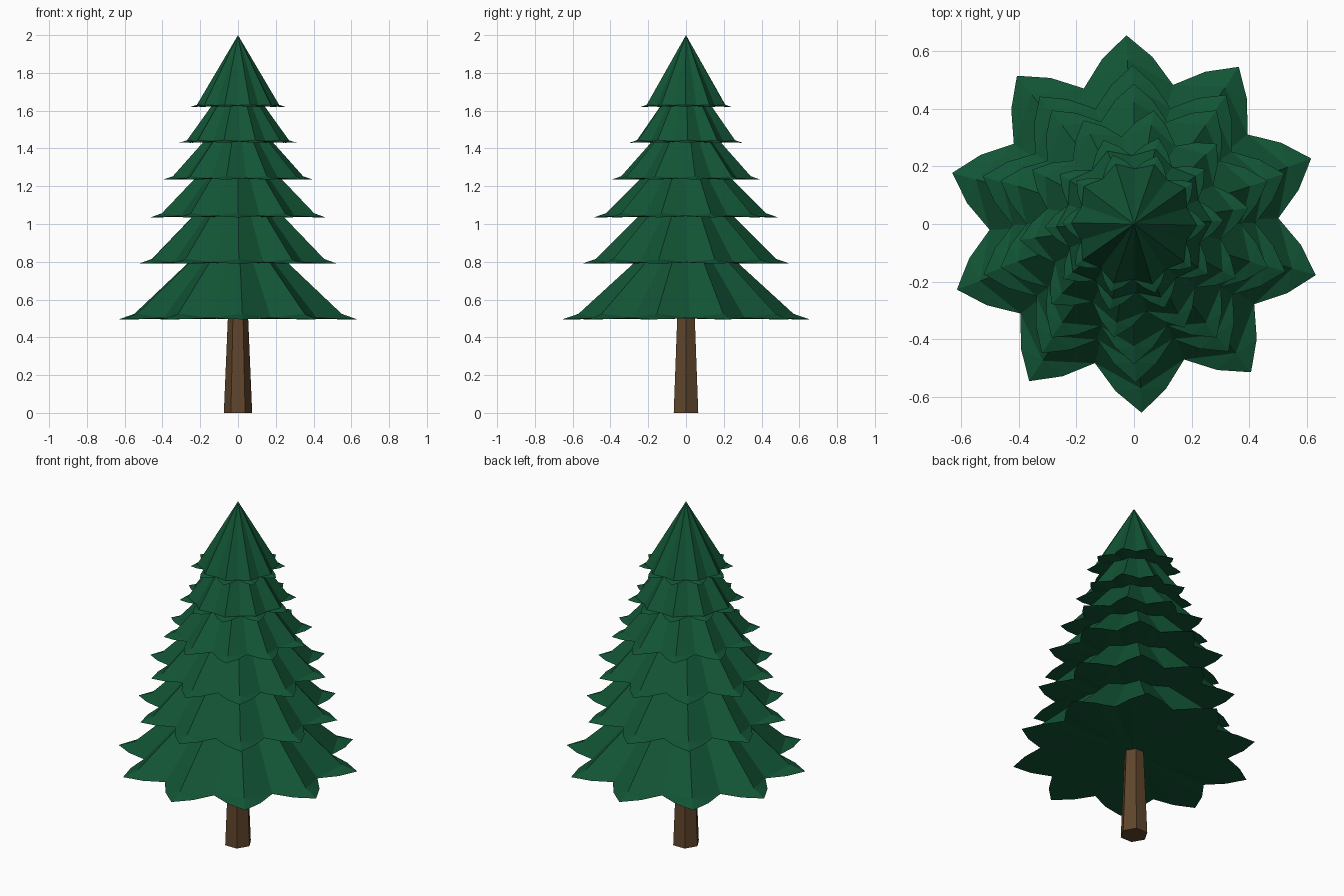
import bpy, bmesh
from math import sin, cos, radians

if "Cube" in bpy.data.objects:
    bpy.data.objects.remove(bpy.data.objects["Cube"])


def material(name, rgb):
    m = bpy.data.materials.new(name)
    m.diffuse_color = (*rgb, 1)
    m.use_nodes = True
    m.node_tree.nodes["Principled BSDF"].inputs["Base Color"].default_value = m.diffuse_color
    return m


def finish(bm, name, mat):
    bmesh.ops.recalc_face_normals(bm, faces=bm.faces)
    me = bpy.data.meshes.new(name)
    bm.to_mesh(me)
    bm.free()
    me.materials.append(mat)
    ob = bpy.data.objects.new(name, me)
    bpy.context.collection.objects.link(ob)


GREEN = material("needles", (0.006, 0.09, 0.036))
BROWN = material("bark", (0.115, 0.06, 0.025))
POINTS = 10


# One tier: ten-pointed star cone with flared leaf tips and a flat underside
def tier(name, base, apex, radius, turn):
    bm = bmesh.new()

    def vert(r, deg, z):
        a = radians(deg + turn)
        return bm.verts.new((r * radius * cos(a), r * radius * sin(a), base + z))

    top = vert(0, 0, apex - base)
    centre = vert(0, 0, 0.005)
    step = 360 / POINTS
    ring = []
    for i in range(POINTS):
        d = i * step
        ring.append((vert(0.765, d - step / 2, 0.008),   # valley
                     vert(0.89, d - 8.6, 0.003),         # leaf side
                     vert(1.0, d, 0),                    # tip
                     vert(0.89, d + 8.6, 0.003),         # leaf side
                     vert(0.87, d, 0.045 * radius)))     # ridge bend
    for i, (v0, s0, tip, s1, bend) in enumerate(ring):
        v1 = ring[(i + 1) % POINTS][0]
        bm.faces.new((top, v0, bend))
        bm.faces.new((top, bend, v1))
        rim = (v0, s0, tip, s1, v1)
        for a, b in zip(rim, rim[1:]):
            bm.faces.new((bend, a, b))
            bm.faces.new((centre, b, a))
    finish(bm, name, GREEN)


# Base height, apex height, tip radius, rotation of each tier
TIERS = [
    (0.495, 1.045, 0.655, 20.3),
    (0.79, 1.29, 0.55, 18.5),
    (1.035, 1.48, 0.487, 18),
    (1.235, 1.64, 0.40, 8),
    (1.43, 1.82, 0.31, 2),
    (1.62, 2.0, 0.25, -1),
]
for n, t in enumerate(TIERS, 1):
    tier(f"branch_tier_{n}", *t)

# Tapered hexagonal trunk
bm = bmesh.new()
rings = [[bm.verts.new((r * cos(radians(60 * k)), r * sin(radians(60 * k)), z))
          for k in range(6)] for r, z in ((0.075, 0), (0.053, 0.52))]
for k in range(6):
    j = (k + 1) % 6
    bm.faces.new((rings[0][k], rings[0][j], rings[1][j], rings[1][k]))
for r in rings:
    bm.faces.new(r)
finish(bm, "trunk", BROWN)
